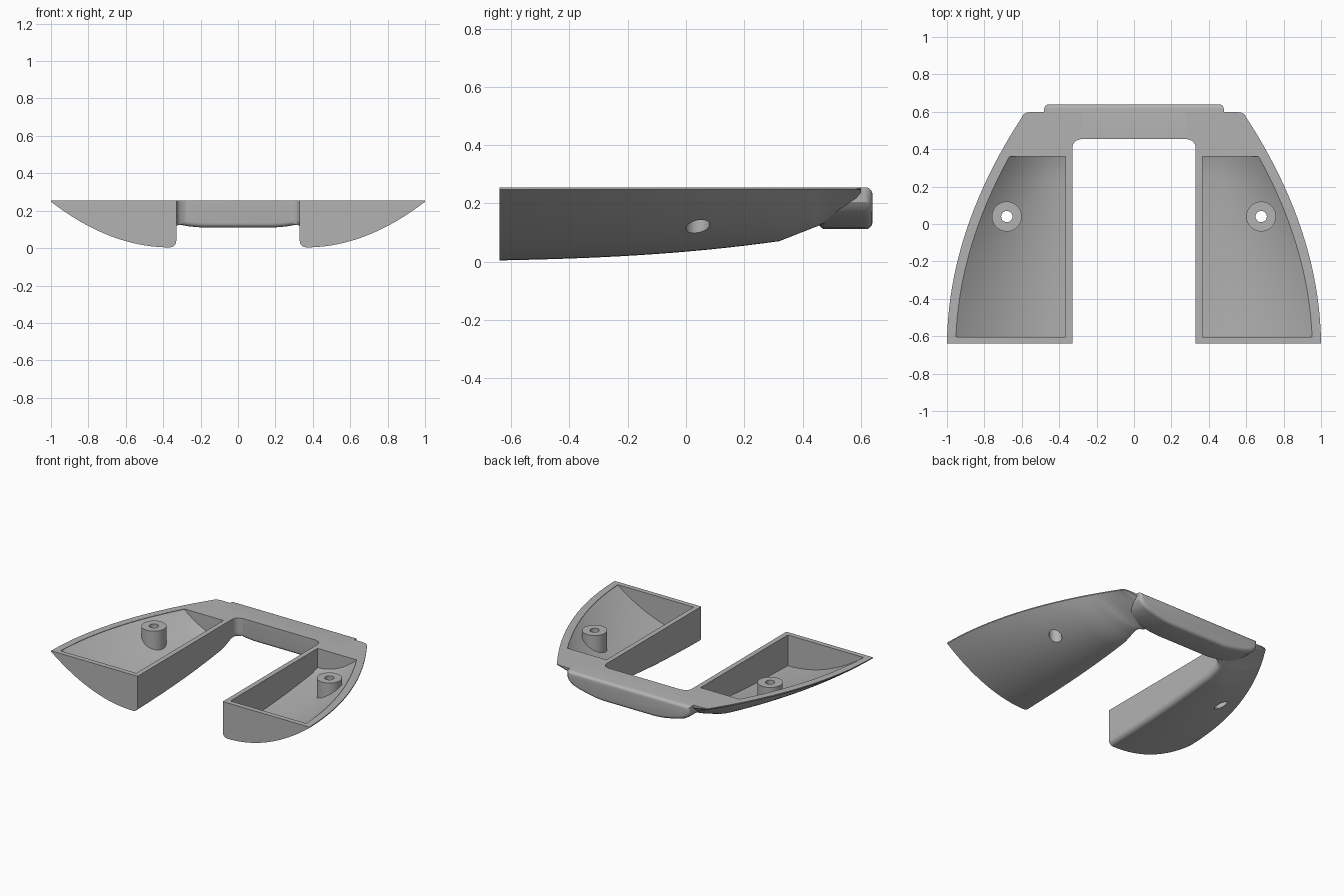
import bpy, bmesh, math

if "Cube" in bpy.data.objects:
    bpy.data.objects.remove(bpy.data.objects["Cube"])

TOP = 0.255
grey = bpy.data.materials.new("plain grey")
grey.use_nodes = True
grey.diffuse_color = (0.45, 0.45, 0.45, 1)
grey.node_tree.nodes["Principled BSDF"].inputs["Base Color"].default_value = (0.45, 0.45, 0.45, 1)


def loft(name, rings):
    """Closed solid through equal-length rings of points."""
    bm = bmesh.new()
    rows = [[bm.verts.new(p) for p in ring] for ring in rings]
    n = len(rows[0])
    for a, b in zip(rows, rows[1:]):
        for i in range(n):
            j = (i + 1) % n
            bm.faces.new((a[i], a[j], b[j], b[i]))
    bm.faces.new(rows[0])
    bm.faces.new(rows[-1])
    bmesh.ops.recalc_face_normals(bm, faces=bm.faces)
    mesh = bpy.data.meshes.new(name)
    bm.to_mesh(mesh)
    bm.free()
    mesh.materials.append(grey)
    ob = bpy.data.objects.new(name, mesh)
    bpy.context.collection.objects.link(ob)
    return ob


def cylinder(name, x, y, r, z0, z1, n=40):
    return loft(name, [[(x + r * math.cos(2 * math.pi * i / n),
                         y + r * math.sin(2 * math.pi * i / n), z)
                        for i in range(n)] for z in (z0, z1)])


def apply(ob, mod):
    bpy.context.view_layer.objects.active = ob
    bpy.ops.object.modifier_apply(modifier=mod.name)


def boolean(ob, tool, operation):
    mod = ob.modifiers.new("cut", "BOOLEAN")
    mod.object, mod.operation, mod.solver = tool, operation, "EXACT"
    apply(ob, mod)
    bpy.data.objects.remove(tool)


def interp(table, y):
    for (a, u), (b, v) in zip(table, table[1:]):
        if y <= b:
            return u + (v - u) * (y - a) / (b - a)
    return table[-1][1]


def outer(y):
    t = y + 0.64
    if y <= 0.57:
        return 1 - 0.01 * t - 0.265 * t * t
    return interp([(0.57, 0.6), (0.585, 0.592), (0.595, 0.575), (0.6, 0.55)], y)


def keel(y):
    if y <= 0.32:
        t = (y + 0.64) / 0.96
        return 0.004 + 0.02 * t + 0.046 * t ** 2.5
    return interp([(0.32, 0.07), (0.46, 0.125), (0.55, 0.172), (0.585, 0.2), (0.6, 0.225)], y)


def inner(y):
    if y < 0.405:
        return 0.33
    d = min(y - 0.405, 0.05)
    return 0.28 + math.sqrt(max(0, 0.05 ** 2 - d * d))


def hull_ring(y):
    x0, x1, zb = inner(y), outer(y), keel(y)
    r = min(0.035, 0.4 * (TOP - zb))
    rim = TOP - 0.007
    pts = [(x1, y, TOP)]
    for i in range(21):
        u = 1 - i / 20
        pts.append((x0 + r + (x1 - x0 - r) * u, y, zb + (rim - zb) * u ** 2))
    for i in range(1, 7):
        a = math.pi / 2 * i / 6
        pts.append((x0 + r - r * math.sin(a), y, zb + r - r * math.cos(a)))
    pts.append((x0, y, TOP))
    return pts


def pocket_ring(y):
    x0, x1, zb = 0.365, outer(y) - 0.047 - 0.012 * (y + 0.6), keel(y) + 0.035
    pts = [(x1, y, 0.4)]
    for i in range(21):
        u = 1 - i / 20
        pts.append((x0 + (x1 - x0) * u, y, zb + (TOP - 0.003 - zb) * u ** 2))
    pts.append((x0, y, 0.4))
    return pts


# Side pod: curved hull with a hollow that leaves a screw boss standing
ys = [-0.64 + 0.96 * i / 16 for i in range(17)]
ys += [0.365, 0.404, 0.415, 0.425, 0.435, 0.445, 0.455, 0.49, 0.52, 0.55, 0.57, 0.578, 0.585, 0.59, 0.595, 0.6]
pod = loft("left_pod", [hull_ring(y) for y in ys])
pocket = loft("pocket_cutter", [pocket_ring(-0.605 + 0.965 * i / 16) for i in range(17)])
boolean(pocket, cylinder("boss_core", 0.68, 0.04, 0.08, -0.2, 0.6), "DIFFERENCE")
boolean(pod, pocket, "DIFFERENCE")

# Screw hole with a wider recess from below
boolean(pod, cylinder("screw_hole", 0.68, 0.04, 0.03, -0.2, 0.6), "DIFFERENCE")
boolean(pod, cylinder("screw_recess", 0.68, 0.04, 0.041, -0.2, 0.2), "DIFFERENCE")

# Mirrored pod
twin = pod.copy()
twin.data = pod.data.copy()
twin.name = "right_pod"
bpy.context.collection.objects.link(twin)
bm = bmesh.new()
bm.from_mesh(twin.data)
for v in bm.verts:
    v.co.x = -v.co.x
bmesh.ops.reverse_faces(bm, faces=bm.faces)
bm.to_mesh(twin.data)
bm.free()

# Rear bridge bar with rising, rounded ends
half = [(0.48, TOP), (0.48, 0.205), (0.465, 0.18), (0.43, 0.157), (0.38, 0.141),
        (0.32, 0.127), (0.26, 0.116), (0.2, 0.111)]
profile = half + [(-x, z) for x, z in reversed(half)]
bridge = loft("rear_bridge", [[(x, y, z) for x, z in profile] for y in (0.455, 0.64)])
bm = bmesh.new()
bm.from_mesh(bridge.data)
edges = [e for e in bm.edges
         if all(v.co.y > 0.6 for v in e.verts)
         or (all(v.co.y < 0.5 for v in e.verts) and min(v.co.z for v in e.verts) < 0.2)]
bmesh.ops.bevel(bm, geom=edges, offset=0.024, segments=5, profile=0.5,
                affect="EDGES", clamp_overlap=True)
bm.to_mesh(bridge.data)
bm.free()

# Smooth curved skins, crisp rims
for ob in (pod, twin, bridge):
    bpy.ops.object.select_all(action="DESELECT")
    ob.select_set(True)
    bpy.context.view_layer.objects.active = ob
    bpy.ops.object.shade_smooth_by_angle(angle=math.radians(30))
